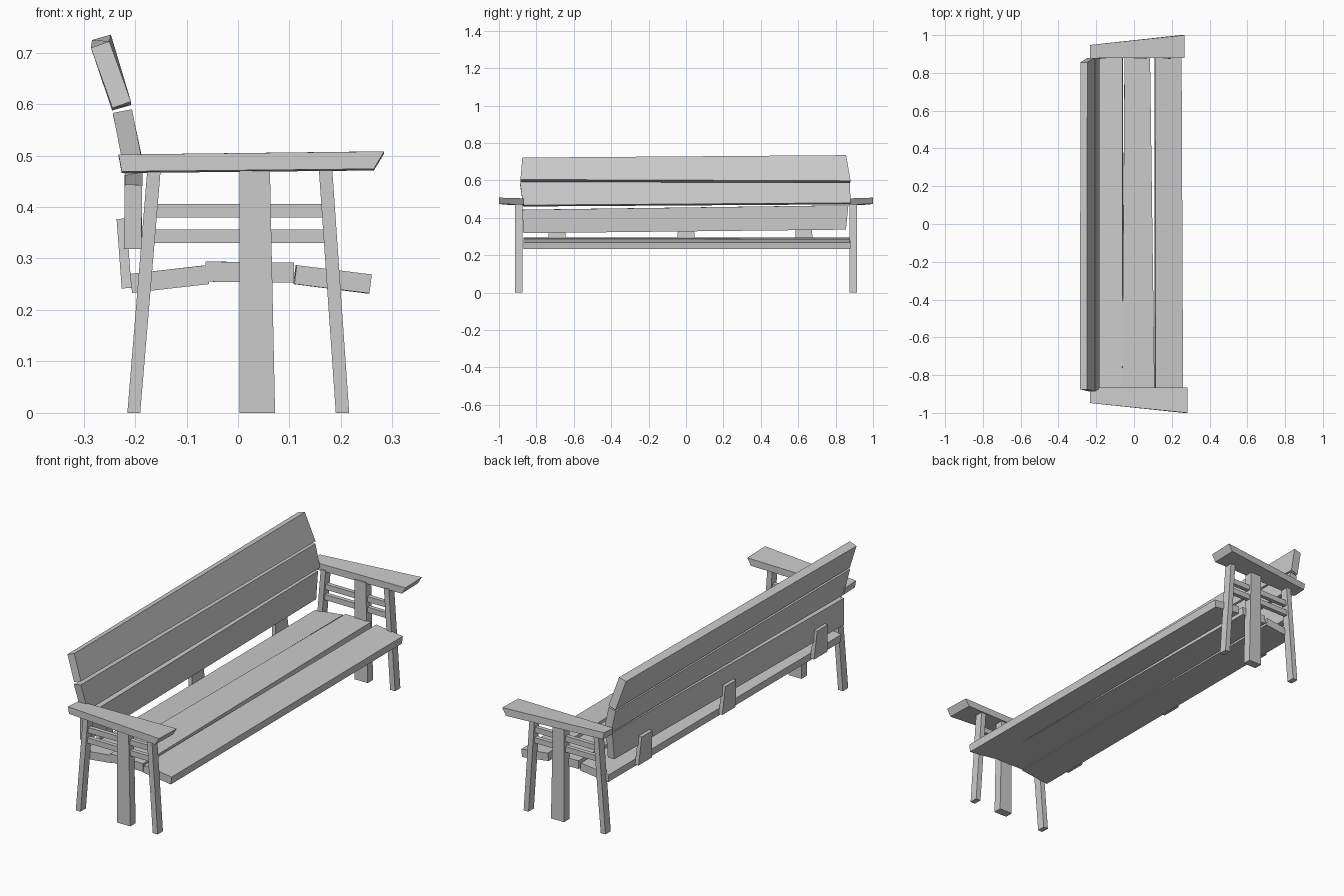
import bpy
import bmesh
from mathutils import Vector

default = bpy.data.objects.get("Cube")
if default:
    bpy.data.objects.remove(default, do_unlink=True)

wood = bpy.data.materials.new("pale grey")
wood.use_nodes = True
GREY = (0.6, 0.6, 0.6, 1)
wood.diffuse_color = GREY
wood.node_tree.nodes["Principled BSDF"].inputs["Base Color"].default_value = GREY


def loft(name, start, end):
    """Solid block joining two matching rings of points."""
    bm = bmesh.new()
    a = [bm.verts.new(p) for p in start]
    b = [bm.verts.new(p) for p in end]
    bm.faces.new(a)
    bm.faces.new(b)
    for i in range(len(a)):
        j = (i + 1) % len(a)
        bm.faces.new((a[i], a[j], b[j], b[i]))
    bmesh.ops.recalc_face_normals(bm, faces=bm.faces)
    mesh = bpy.data.meshes.new(name)
    bm.to_mesh(mesh)
    bm.free()
    mesh.materials.append(wood)
    obj = bpy.data.objects.new(name, mesh)
    bpy.context.collection.objects.link(obj)
    return obj


def board_end(low, high, thick, y_low, y_high):
    """End ring of a board: low and high are (x, z) points on its visible face."""
    low, high = Vector(low), Vector(high)
    along = (high - low).normalized()
    back = Vector((-along.y, along.x)) * thick
    corners = ((low, y_low), (high, y_high), (high + back, y_high), (low + back, y_low))
    return [(p.x, y, p.y) for p, y in corners]


def board(name, near, far, thick):
    return loft(name, board_end(near[0], near[1], thick, *near[2]),
                board_end(far[0], far[1], thick, *far[2]))


def post(name, foot, top, y, depth, height=0.475):
    """Upright leg; foot and top are x ranges."""
    def ring(xs, z):
        return [(xs[0], y - depth, z), (xs[1], y - depth, z),
                (xs[1], y + depth, z), (xs[0], y + depth, z)]
    return loft(name, ring(foot, 0), ring(top, height))


# Seat boards, slightly crowned; the visible face is the top
NEAR, FAR = (-0.87, -0.87), (0.88, 0.88)
board("seat_board_rear", ((-0.06, 0.287), (-0.21, 0.27), NEAR),
      ((-0.062, 0.287), (-0.21, 0.27), FAR), 0.037)
board("seat_board_middle", ((0.109, 0.292), (-0.063, 0.294), NEAR),
      ((0.085, 0.292), (-0.05, 0.294), FAR), 0.039)
board("seat_board_front", ((0.26, 0.269), (0.114, 0.287), NEAR),
      ((0.252, 0.269), (0.112, 0.287), FAR), 0.037)

# Backrest boards, leaning back more towards the top
board("back_board_lower", ((-0.188, 0.318), (-0.186, 0.443), (-0.87, -0.875)),
      ((-0.187, 0.337), (-0.186, 0.467), (0.855, 0.868)), 0.034)
board("back_board_middle", ((-0.182, 0.468), (-0.206, 0.59), (-0.87, -0.888)),
      ((-0.183, 0.48), (-0.206, 0.588), (0.88, 0.876)), 0.038)
board("back_board_upper", ((-0.208, 0.605), (-0.25, 0.722), (-0.885, -0.875)),
      ((-0.208, 0.598), (-0.247, 0.735), (0.88, 0.856)), 0.038)

# Brackets joining the seat to the backrest
for place, y in (("right", -0.69), ("middle", 0), ("left", 0.63)):
    rings = [board_end((-0.207, 0.243), (-0.217, 0.378), 0.019,
                       y + s * 0.05, y + s * 0.04) for s in (-1, 1)]
    loft("back_bracket_" + place, *rings)

# End frames: three legs and two rails on each side
for side, s in (("right", -1), ("left", 1)):
    y = s * 0.893
    post("rear_leg_" + side, (-0.215, -0.19), (-0.176, -0.15), y, 0.02)
    post("front_leg_" + side, (0.19, 0.216), (0.157, 0.183), y, 0.02)
    post("middle_leg_" + side, (0.003, 0.072), (0.003, 0.062), y, 0.02)
    for level, z in (("lower", 0.33), ("upper", 0.38)):
        rings = [[(x, y + dy, z + dz) for dy, dz in
                  ((-0.01, 0), (0.01, 0), (0.01, 0.026), (-0.01, 0.026))]
                 for x in (-0.17, 0.17)]
        loft("side_rail_" + level + "_" + side, *rings)

# Armrests, flaring outwards towards the front with an undercut nose
for side, s, inner, tip in (("right", -1, 0.866, 0.284), ("left", 1, 0.878, 0.268)):
    def arm_ring(x_top, x_low, z_top, z_low, outer):
        return [(x_top, s * inner, z_top - 0.004), (x_top, s * outer, z_top),
                (x_low, s * outer, z_low), (x_low, s * inner, z_low - 0.003)]
    loft("armrest_" + side, arm_ring(-0.232, -0.226, 0.502, 0.469, 0.948),
         arm_ring(tip, tip - 0.02, 0.508, 0.474, 1))
